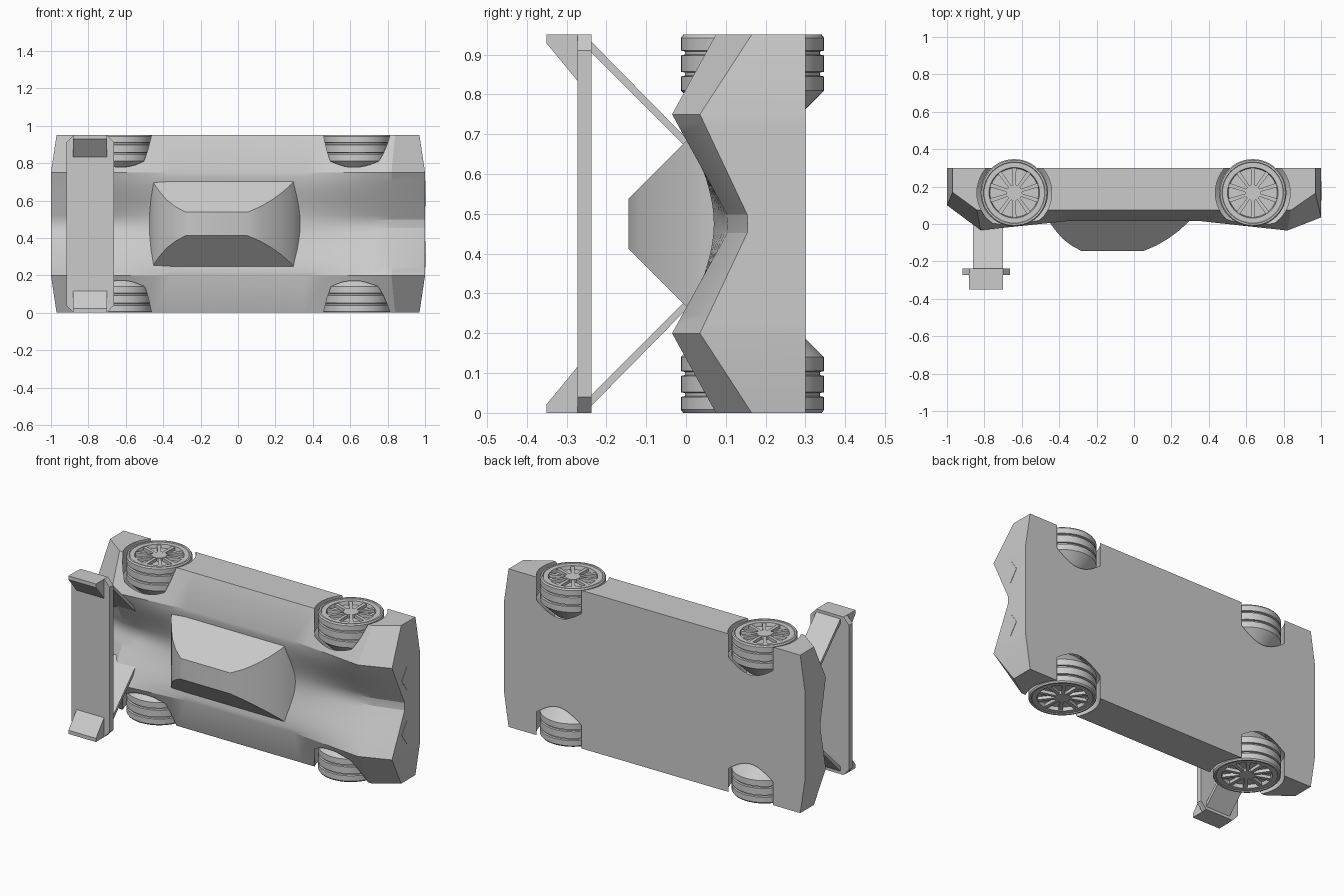
import bpy, bmesh, math
from mathutils import Matrix, Vector

if "Cube" in bpy.data.objects:
    bpy.data.objects.remove(bpy.data.objects["Cube"])

W = 0.95            # overall width of the car, along z
MID = W / 2
AXLE_Y = 0.167

grey = bpy.data.materials.new("light_grey")
grey.diffuse_color = (0.6, 0.6, 0.6, 1)
grey.use_nodes = True
grey.node_tree.nodes["Principled BSDF"].inputs["Base Color"].default_value = grey.diffuse_color


def make(name, verts, faces, flip=False, smooth=None):
    """Mesh object; flip mirrors it to the other side of the car."""
    bm = bmesh.new()
    vs = [bm.verts.new((x, y, W - z if flip else z)) for x, y, z in verts]
    for f in faces:
        bm.faces.new([vs[i] for i in f])
    bmesh.ops.recalc_face_normals(bm, faces=bm.faces)
    me = bpy.data.meshes.new(name)
    bm.to_mesh(me)
    bm.free()
    me.materials.append(grey)
    ob = bpy.data.objects.new(name, me)
    bpy.context.collection.objects.link(ob)
    if smooth:
        shade(ob, smooth)
    return ob


def shade(ob, angle):
    bpy.ops.object.select_all(action='DESELECT')
    ob.select_set(True)
    bpy.context.view_layer.objects.active = ob
    bpy.ops.object.shade_smooth_by_angle(angle=math.radians(angle))


def loft(rings):
    """Closed solid through equal-length rings of points."""
    n = len(rings[0])
    verts = [p for r in rings for p in r]
    faces = [(k * n + i, k * n + (i + 1) % n, (k + 1) * n + (i + 1) % n, (k + 1) * n + i)
             for k in range(len(rings) - 1) for i in range(n)]
    faces += [tuple(range(n)), tuple(range(len(verts) - n, len(verts)))]
    return verts, faces


def lathe(profile, cx, n=48):
    """Solid turned about the axle from (radius, depth) points."""
    return loft([[(cx + r * math.cos(2 * math.pi * i / n),
                   AXLE_Y + r * math.sin(2 * math.pi * i / n), z) for i in range(n)]
                 for r, z in profile])


def prism_x(pts, x0, x1):
    return loft([[(x, y, z) for y, z in pts] for x in (x0, x1)])


def join(parts):
    verts, faces = [], []
    for v, f in parts:
        b = len(verts)
        verts += v
        faces += [tuple(i + b for i in q) for q in f]
    return verts, faces


# Body: stations of (x, outer x, side top, fender ridge, valley, rounded valley)
stations = [(-1, -0.97, 0.17, 0.10, 0.15, 0), (-0.82, -0.84, 0.075, -0.033, 0.10, 0),
            (-0.36, -0.36, 0.075, 0.015, 0.07, 1), (0.36, 0.36, 0.075, 0.015, 0.07, 1),
            (0.82, 0.84, 0.075, -0.035, 0.105, 0), (1, 0.97, 0.165, 0.035, 0.155, 0)]


def blend(a, b, n):
    return [tuple(p + (q - p) * i / n for p, q in zip(a, b)) for i in range(n)]


rows = []
for a, b in zip(stations, stations[1:]):
    rows += blend(a, b, 5 if a[0] in (-0.82, 0.36) else 1)
rows.append(stations[-1])

INNER = 24
zs = [0] + [0.2 + 0.55 * i / INNER for i in range(INNER + 1)] + [W]
n = len(zs)
verts, faces = [], []
for x, xo, side, ridge, valley, rounded in rows:
    top, low = [], []
    for z in zs:
        outer = z in (0, W)
        t = max(0, 1 - abs(z - MID) / 0.275)
        f = rounded * math.sin(t * math.pi / 2) ** 2 + (1 - rounded) * min(1, 1.08 * t)
        px = xo if outer else x
        top.append((px, side if outer else ridge + (valley - ridge) * f, z))
        low.append((px, 0.30, z))
    verts += top + low[::-1]
m = 2 * n
for k in range(len(rows) - 1):
    for i in range(m):
        j = (i + 1) % m
        faces.append((k * m + i, k * m + j, (k + 1) * m + j, (k + 1) * m + i))
for base in (0, (len(rows) - 1) * m):       # nose and tail faces
    for i in range(n - 1):
        faces.append((base + i, base + i + 1, base + m - 2 - i, base + m - 1 - i))
body = make("body", verts, faces)

# Wheel wells: cylinder ending in a cone, cut from the body
for cx in (-0.64, 0.635):
    for flip in (False, True):
        cutter = make("well_cutter", *lathe([(0.2, -0.05), (0.2, 0.14), (0.1, 0.24)], cx), flip)
        cutter.hide_render = True
        mod = body.modifiers.new("well", 'BOOLEAN')
        mod.operation = 'DIFFERENCE'
        mod.solver = 'EXACT'
        mod.object = cutter
        bpy.context.view_layer.objects.active = body
        bpy.ops.object.modifier_apply(modifier=mod.name)
        bpy.data.objects.remove(cutter, do_unlink=True)
shade(body, 20)

# Canopy: rectangles stacked by height
levels = [(-0.145, -0.28, 0.05), (-0.115, -0.335, 0.12), (-0.08, -0.38, 0.18),
          (-0.04, -0.415, 0.235), (0, -0.445, 0.28), (0.04, -0.465, 0.315), (0.10, -0.48, 0.35)]
rings = []
for y, x0, x1 in levels:
    h = 0.0625 + (y + 0.145)
    rings.append([(x0, y, MID - h), (x1, y, MID - h), (x1, y, MID + h), (x0, y, MID + h)])
make("canopy", *loft(rings), smooth=25)

# Wheels: grooved tyre, recessed rim, hub and ten spokes
tyre = [(0.13, 0.026), (0.135, 0.005), (0.162, 0.005), (0.165, 0), (0.174, 0), (0.18, 0.008),
        (0.18, 0.04), (0.17, 0.042), (0.17, 0.05), (0.18, 0.052), (0.18, 0.093),
        (0.17, 0.095), (0.17, 0.103), (0.18, 0.105), (0.18, 0.14), (0.1, 0.22)]


def spoke(cx, angle):
    rot = Matrix.Rotation(angle, 3, 'Z')
    hub = Vector((cx, AXLE_Y, 0))
    return loft([[tuple(hub + rot @ Vector((r, w, z))) for r, w in
                  ((0.035, -0.008), (0.133, -0.011), (0.133, 0.011), (0.035, 0.008))]
                 for z in (0.008, 0.03)])


for cx, end in ((-0.64, "rear"), (0.635, "front")):
    for flip in (False, True):
        side = "left" if flip else "right"
        parts = [lathe(tyre, cx), lathe([(0.042, 0.006), (0.042, 0.03)], cx, 24)]
        parts += [spoke(cx, 2 * math.pi * (i + 0.5) / 10) for i in range(10)]
        make(f"{end}_wheel_{side}", *join(parts), flip, smooth=30)

# Rear wing plank with chamfered corners
outline = [(-0.88, 0), (-0.70, 0), (-0.663, 0.04), (-0.663, W - 0.04),
           (-0.70, W), (-0.88, W), (-0.918, W - 0.04), (-0.918, 0.04)]
make("wing", *loft([[(x, y, z) for x, z in outline] for y in (-0.272, -0.238)]))

# Wing end fins and slanted struts, headlight plates
fin = [(-0.35, 0), (-0.35, 0.022), (-0.265, 0.125), (-0.265, 0)]
strut = [(-0.245, 0.01), (-0.245, 0.038), (0.05, 0.333), (0.05, 0.31)]
lamp = [(0.125, MID - 0.162), (0.175, MID - 0.232), (0.226, MID - 0.162), (0.175, MID - 0.092)]
for flip in (False, True):
    side = "left" if flip else "right"
    make(f"wing_fin_{side}", *prism_x(fin, -0.883, -0.70), flip)
    make(f"wing_strut_{side}", *prism_x(strut, -0.86, -0.70), flip)
    make(f"headlight_{side}", *prism_x(lamp, 0.994, 1.002), flip)
